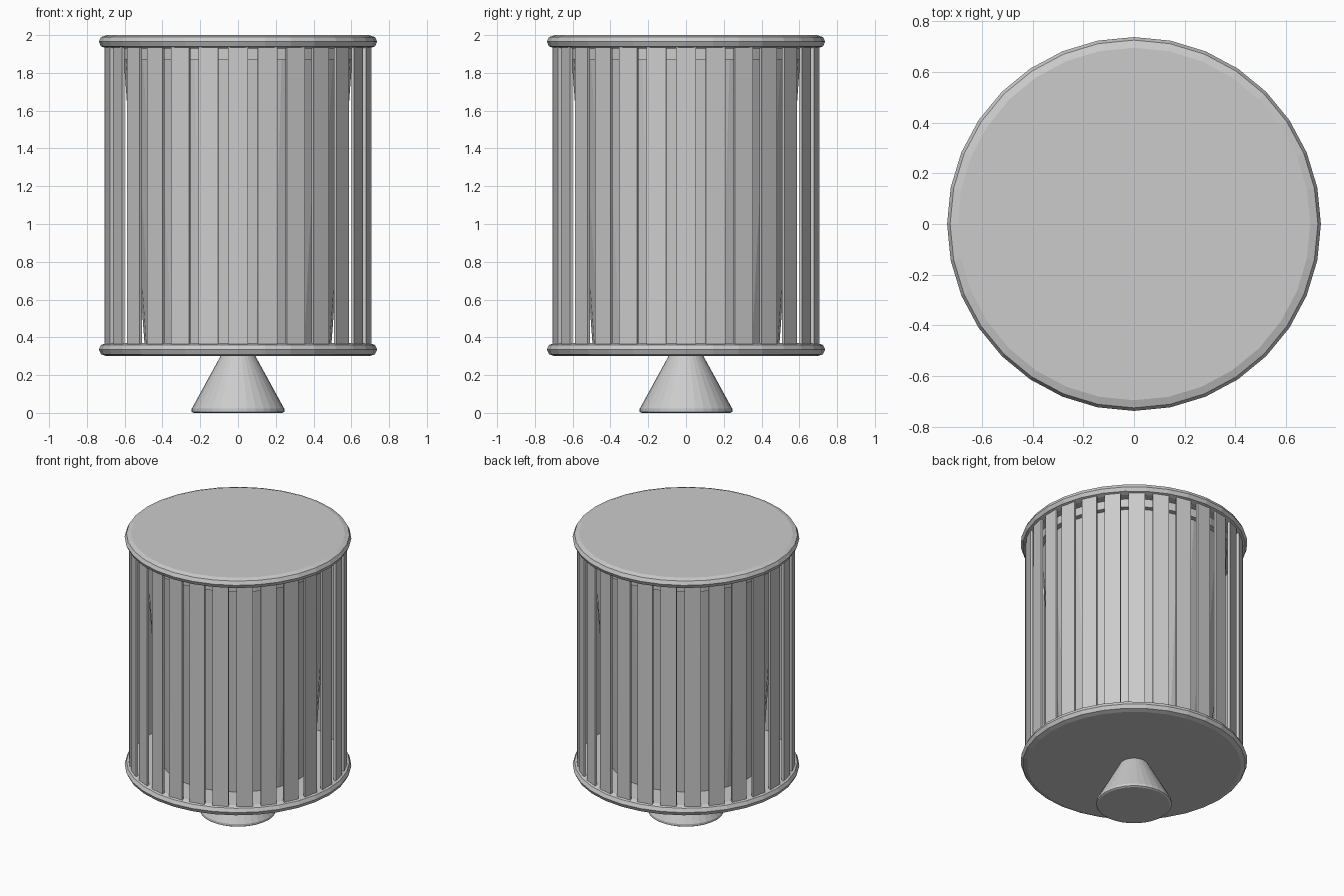
import bpy
import math

if "Cube" in bpy.data.objects:
    bpy.data.objects.remove(bpy.data.objects["Cube"], do_unlink=True)

# One plain grey for everything
grey = bpy.data.materials.new("light grey")
grey.use_nodes = True
colour = (0.6, 0.6, 0.6, 1)
grey.diffuse_color = colour
grey.node_tree.nodes["Principled BSDF"].inputs["Base Color"].default_value = colour


def make(name, verts, faces):
    mesh = bpy.data.meshes.new(name)
    mesh.from_pydata(verts, [], faces)
    mesh.materials.append(grey)
    obj = bpy.data.objects.new(name, mesh)
    bpy.context.collection.objects.link(obj)
    return obj


def lathe(name, profile, sides=32):
    """Turn (radius, height) points, bottom to top, into a capped solid."""
    verts, faces = [], []
    for r, z in profile:
        for i in range(sides):
            a = math.tau * i / sides
            verts.append((r * math.cos(a), r * math.sin(a), z))
    for k in range(len(profile) - 1):
        for i in range(sides):
            j = (i + 1) % sides
            a, b = k * sides, (k + 1) * sides
            faces.append((a + i, a + j, b + j, b + i))
    faces.append(tuple(reversed(range(sides))))
    top = (len(profile) - 1) * sides
    faces.append(tuple(range(top, top + sides)))
    return make(name, verts, faces)


# Rounded discs closing the drum at both ends
disc = [(0.695, 0), (0.725, 0.01), (0.737, 0.035), (0.725, 0.06), (0.695, 0.07)]
for name, base in (("bottom_disc", 0.30), ("top_disc", 1.93)):
    lathe(name, [(r, base + z) for r, z in disc])

# Flared foot
lathe("foot", [(0.235, 0), (0.245, 0.006), (0.245, 0.022), (0.09, 0.305)])

# Tapered inner bin with a wider lip under the top disc
lathe("inner_bin", [(0.495, 0.365), (0.605, 1.875)])
lathe("inner_lip", [(0.64, 1.872), (0.64, 1.935)])

# Ring of upright slats
COUNT, HALF, INNER, OUTER = 28, 0.053, 0.692, 0.708
for n in range(COUNT):
    a = math.tau * n / COUNT
    c, s = math.cos(a), math.sin(a)
    verts = [(r * c - t * s, r * s + t * c, z)
             for z in (0.36, 1.94)
             for r, t in ((INNER, -HALF), (OUTER, -HALF), (OUTER, HALF), (INNER, HALF))]
    faces = [(3, 2, 1, 0), (4, 5, 6, 7)]
    faces += [(i, (i + 1) % 4, (i + 1) % 4 + 4, i + 4) for i in range(4)]
    make(f"slat_{n + 1}", verts, faces)
